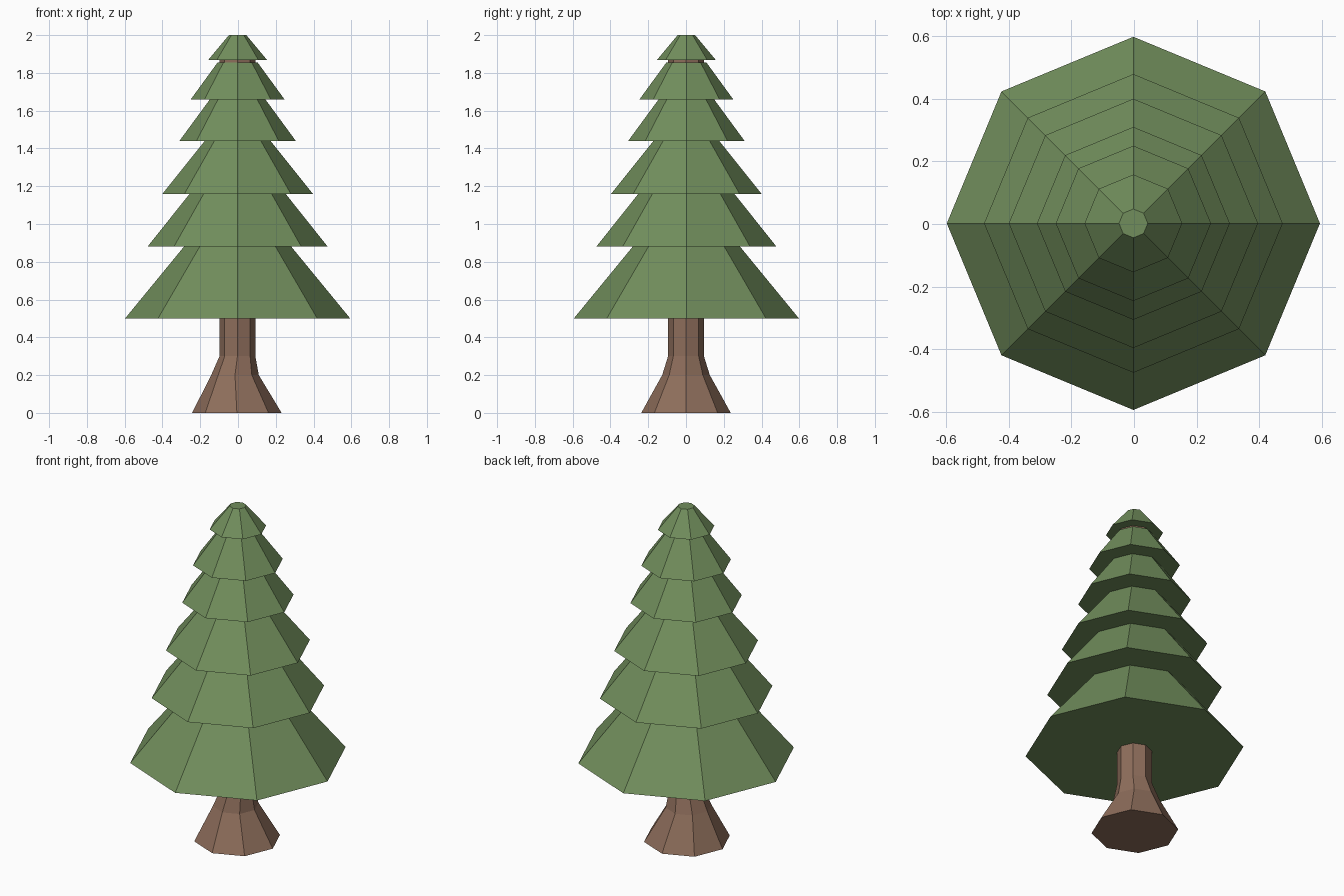
import bpy, bmesh
from math import cos, sin, pi

cube = bpy.data.objects.get("Cube")
if cube:
    bpy.data.objects.remove(cube, do_unlink=True)

SIDES = 8


def make_material(name, rgb):
    mat = bpy.data.materials.new(name)
    mat.use_nodes = True
    mat.diffuse_color = (*rgb, 1)
    mat.node_tree.nodes["Principled BSDF"].inputs["Base Color"].default_value = (*rgb, 1)
    return mat


def loft(name, rings, mat):
    """Closed eight-sided solid through rings of (z, radius, centre x, centre y)."""
    bm = bmesh.new()
    loops = [[bm.verts.new((cx + r * cos(2 * pi * i / SIDES),
                            cy + r * sin(2 * pi * i / SIDES), z))
              for i in range(SIDES)] for z, r, cx, cy in rings]
    for low, high in zip(loops, loops[1:]):
        for i in range(SIDES):
            j = (i + 1) % SIDES
            bm.faces.new((low[i], low[j], high[j], high[i]))
    bm.faces.new(loops[0][::-1])
    bm.faces.new(loops[-1])
    mesh = bpy.data.meshes.new(name)
    bm.to_mesh(mesh)
    bm.free()
    mesh.materials.append(mat)
    obj = bpy.data.objects.new(name, mesh)
    bpy.context.collection.objects.link(obj)
    return obj


green = make_material("needle green", (0.165, 0.27, 0.107))
brown = make_material("bark brown", (0.27, 0.155, 0.105))

# Trunk with a flared, slightly uneven foot, running up through the foliage
loft("trunk", [(0, 0.237, -0.006, 0), (0.2, 0.126, -0.016, 0),
               (0.3, 0.095, -0.003, 0), (1.88, 0.095, -0.003, 0)], brown)

# Foliage tiers: bottom height, bottom radius, top height, top radius
tiers = [(0.50, 0.596, 0.885, 0.28),
         (0.88, 0.477, 1.165, 0.25),
         (1.16, 0.398, 1.445, 0.17),
         (1.44, 0.308, 1.665, 0.143),
         (1.66, 0.248, 1.855, 0.106),
         (1.868, 0.156, 2.0, 0.046)]
for n, (z0, r0, z1, r1) in enumerate(tiers, 1):
    loft(f"foliage_tier_{n}", [(z0, r0, -0.002, 0.002), (z1, r1, -0.002, 0.002)], green)
